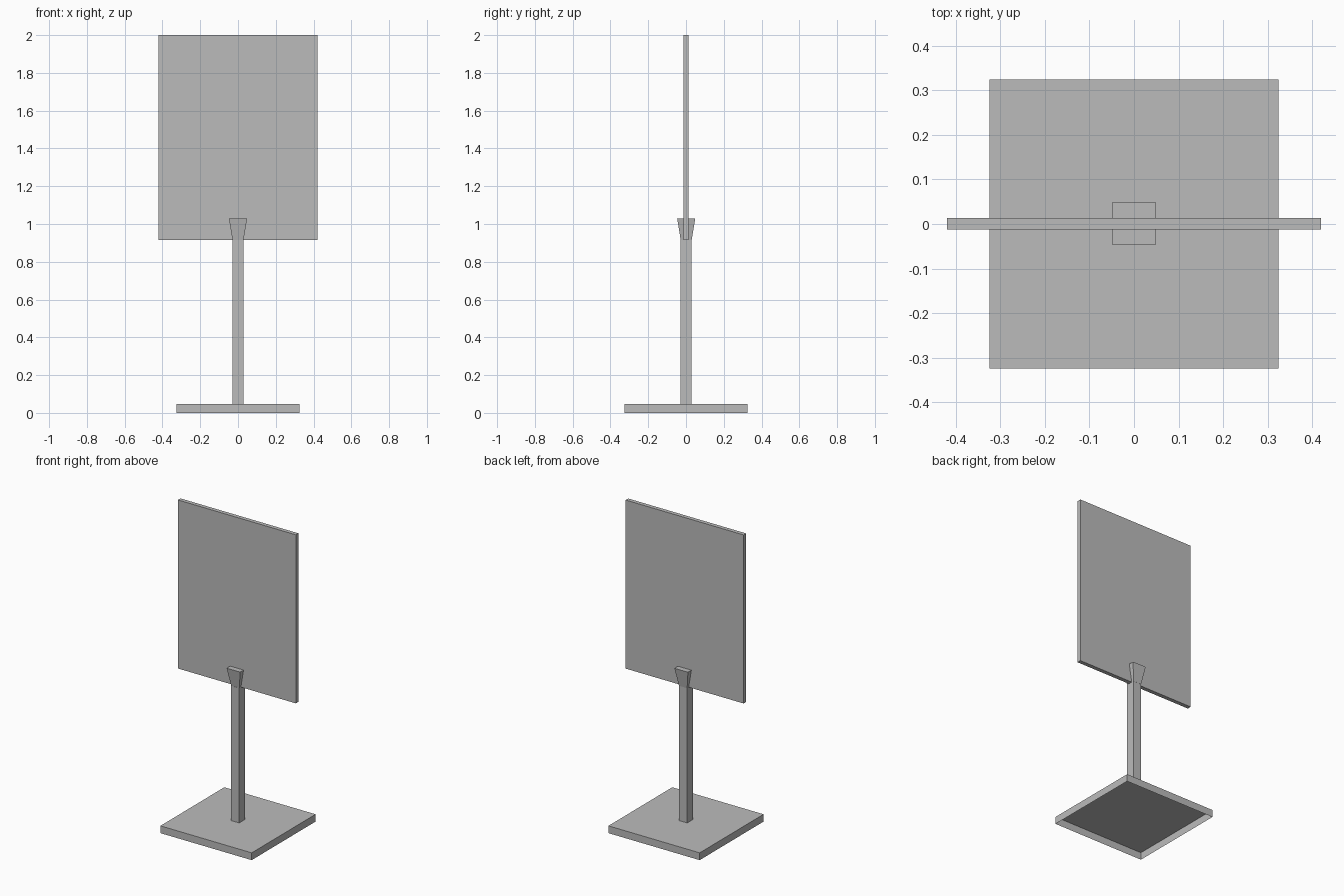
import bpy
import bmesh

if "Cube" in bpy.data.objects:
    bpy.data.objects.remove(bpy.data.objects["Cube"], do_unlink=True)

grey = bpy.data.materials.new("plain grey")
grey.use_nodes = True
colour = (0.5, 0.5, 0.5, 1)
grey.diffuse_color = colour
grey.node_tree.nodes["Principled BSDF"].inputs["Base Color"].default_value = colour


def block(name, half_x, half_y, z0, z1, y=0, top_half=None, open_bottom=False):
    """Box from z0 to z1, optionally flared at the top or left open below."""
    bm = bmesh.new()
    bmesh.ops.create_cube(bm, size=2)
    for v in bm.verts:
        upper = v.co.z > 0
        hx, hy = (top_half, top_half) if upper and top_half else (half_x, half_y)
        v.co = (v.co.x * hx, v.co.y * hy + y, z1 if upper else z0)
    bm.normal_update()
    if open_bottom:
        under = [f for f in bm.faces if f.normal.z < -0.5]
        bmesh.ops.delete(bm, geom=under, context='FACES')
    mesh = bpy.data.meshes.new(name)
    bm.to_mesh(mesh)
    bm.free()
    mesh.materials.append(grey)
    obj = bpy.data.objects.new(name, mesh)
    bpy.context.collection.objects.link(obj)
    return obj


# Hollow foot plate, square post, flared clamp and sign board
block("base", 0.325, 0.325, 0, 0.047, open_bottom=True)
block("post", 0.029, 0.029, 0.047, 0.915, open_bottom=True)
block("clamp", 0.029, 0.029, 0.915, 1.03, y=0.001, top_half=0.048)
block("sign_board", 0.42, 0.013, 0.915, 2, y=0.001)
